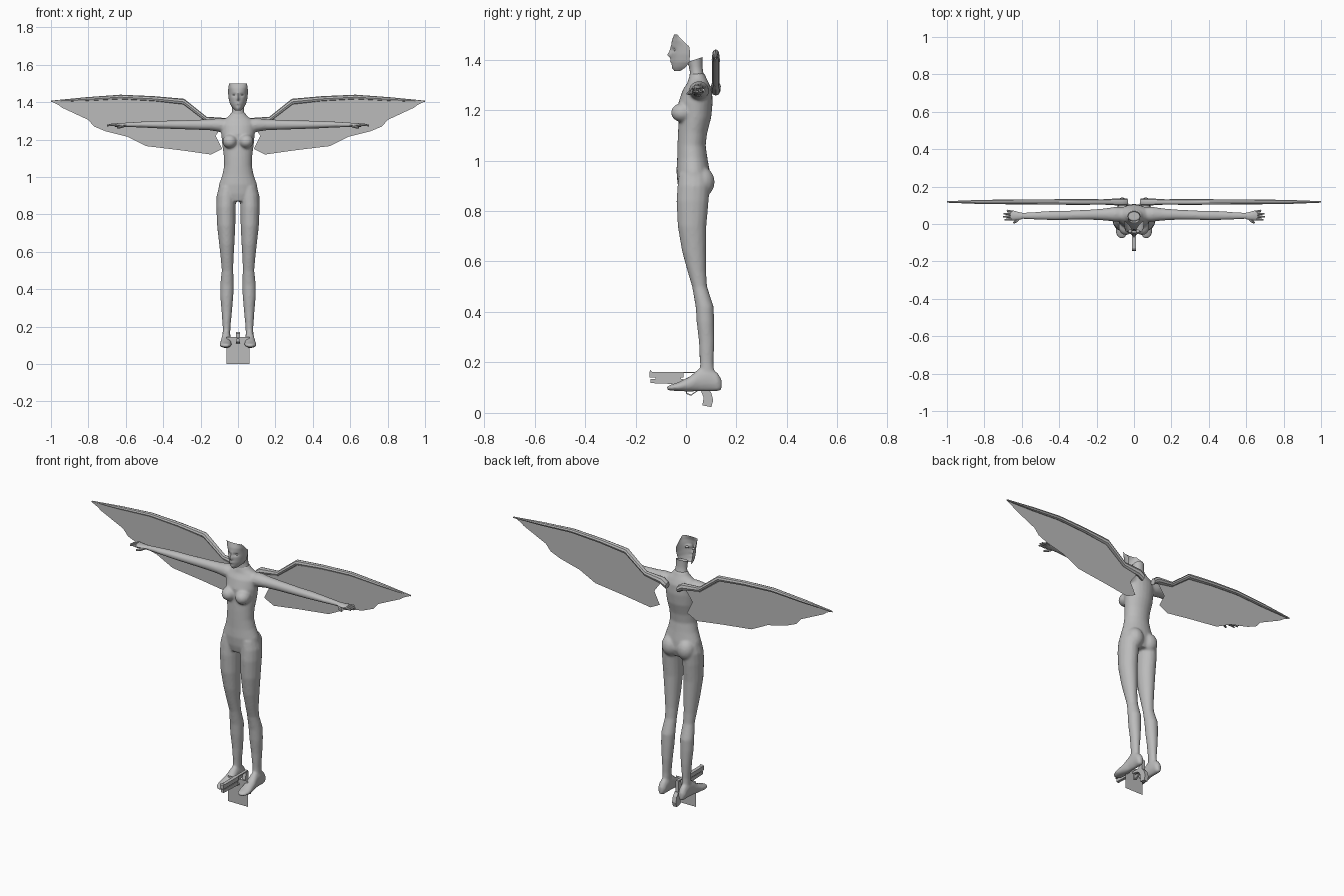
import bpy, bmesh, math
from mathutils import Vector, Matrix

grey = bpy.data.materials.new("plain grey")
grey.diffuse_color = (0.5, 0.5, 0.5, 1)


def finish(name, bm, smooth=True, recalc=True):
    if recalc:
        bmesh.ops.recalc_face_normals(bm, faces=bm.faces)
    me = bpy.data.meshes.new(name)
    bm.to_mesh(me)
    bm.free()
    me.materials.append(grey)
    ob = bpy.data.objects.new(name, me)
    bpy.context.collection.objects.link(ob)
    bpy.ops.object.select_all(action='DESELECT')
    ob.select_set(True)
    bpy.context.view_layer.objects.active = ob
    if smooth:
        bpy.ops.object.shade_smooth_by_angle(angle=math.radians(40))
    return ob


def tube(bm, axis, rows, n=16, cap=True):
    """Closed loft along an axis; rows are (position, c1, c2, r1, r2)."""
    rings = []
    for p, c1, c2, r1, r2 in rows:
        ring = []
        for i in range(n):
            a = 2 * math.pi * i / n
            co = [c1 + r1 * math.cos(a), c2 + r2 * math.sin(a)]
            co.insert(axis, p)
            ring.append(bm.verts.new(co))
        rings.append(ring)
    for a, b in zip(rings, rings[1:]):
        for i in range(n):
            j = (i + 1) % n
            bm.faces.new((a[i], a[j], b[j], b[i]))
    if cap:
        bm.faces.new(rings[0])
        bm.faces.new(rings[-1])


def ball(bm, loc, size):
    m = Matrix.Translation(loc) @ Matrix.Diagonal((*size, 1))
    bmesh.ops.create_uvsphere(bm, u_segments=16, v_segments=10, radius=1, matrix=m)


def limb(bm, pts, n=8):
    """Round rod through (point, radius) pairs."""
    d = (pts[-1][0] - pts[0][0]).normalized()
    u = d.cross(Vector((0, 1, 0.01))).normalized()
    v = d.cross(u)
    rings = [[bm.verts.new(p + r * (u * math.cos(2 * math.pi * i / n) + v * math.sin(2 * math.pi * i / n)))
              for i in range(n)] for p, r in pts]
    for a, b in zip(rings, rings[1:]):
        for i in range(n):
            bm.faces.new((a[i], a[(i + 1) % n], b[(i + 1) % n], b[i]))
    bm.faces.new(rings[0])
    bm.faces.new(rings[-1])


def prism(bm, profile, half):
    """Side profile of (y, z) points given thickness in x."""
    sides = [[bm.verts.new((s * half, y, z)) for y, z in profile] for s in (-1, 1)]
    for ring in sides:
        bm.faces.new(ring)
    n = len(profile)
    for i in range(n):
        j = (i + 1) % n
        bm.faces.new((sides[0][i], sides[0][j], sides[1][j], sides[1][i]))


# Body: torso, legs, feet and arms fused into one skin
bm = bmesh.new()
tube(bm, 2, [(0.87, 0, 0.03, 0.07, 0.055), (0.91, 0, 0.032, 0.108, 0.066), (0.96, 0, 0.028, 0.102, 0.066),
             (1.01, 0, 0.025, 0.084, 0.06), (1.06, 0, 0.022, 0.074, 0.056), (1.11, 0, 0.026, 0.076, 0.058),
             (1.17, 0, 0.036, 0.084, 0.064), (1.23, 0, 0.038, 0.09, 0.068), (1.28, 0, 0.045, 0.092, 0.058),
             (1.305, 0, 0.048, 0.078, 0.044), (1.325, 0, 0.046, 0.05, 0.036), (1.345, 0, 0.045, 0.036, 0.028)], 24)
for s in (-1, 1):
    ball(bm, (s * 0.043, -0.014, 1.19), (0.04, 0.046, 0.038))
    ball(bm, (s * 0.048, 0.062, 0.915), (0.05, 0.052, 0.06))
    tube(bm, 2, [(0.12, s * 0.063, 0.085, 0.02, 0.03), (0.2, s * 0.061, 0.082, 0.021, 0.027),
                 (0.28, s * 0.06, 0.082, 0.028, 0.031), (0.36, s * 0.06, 0.077, 0.035, 0.035),
                 (0.42, s * 0.059, 0.074, 0.037, 0.036), (0.5, s * 0.056, 0.054, 0.031, 0.03),
                 (0.56, s * 0.058, 0.043, 0.034, 0.037), (0.64, s * 0.06, 0.032, 0.041, 0.048),
                 (0.74, s * 0.063, 0.024, 0.049, 0.057), (0.84, s * 0.064, 0.026, 0.052, 0.064),
                 (0.9, s * 0.062, 0.03, 0.052, 0.064), (0.95, s * 0.055, 0.03, 0.046, 0.058)])
    tube(bm, 1, [(0.141, s * 0.063, 0.112, 0.012, 0.022), (0.125, s * 0.063, 0.122, 0.022, 0.037),
                 (0.09, s * 0.062, 0.135, 0.024, 0.05), (0.05, s * 0.063, 0.13, 0.025, 0.045),
                 (0.015, s * 0.065, 0.114, 0.029, 0.03), (-0.03, s * 0.067, 0.104, 0.033, 0.018),
                 (-0.06, s * 0.067, 0.1, 0.027, 0.012), (-0.076, s * 0.064, 0.098, 0.014, 0.007)])
    tube(bm, 0, [(s * 0.05, 0.05, 1.272, 0.04, 0.038), (s * 0.1, 0.052, 1.278, 0.04, 0.037),
                 (s * 0.15, 0.051, 1.279, 0.033, 0.03), (s * 0.22, 0.05, 1.279, 0.028, 0.027),
                 (s * 0.34, 0.047, 1.279, 0.025, 0.023), (s * 0.42, 0.046, 1.28, 0.026, 0.021),
                 (s * 0.52, 0.044, 1.28, 0.021, 0.016), (s * 0.61, 0.043, 1.279, 0.016, 0.011)])
body = finish("body", bm)
rm = body.modifiers.new("fuse", 'REMESH')
rm.mode, rm.voxel_size, rm.use_smooth_shade = 'VOXEL', 0.006, True
sm = body.modifiers.new("soften", 'SMOOTH')
sm.factor, sm.iterations = 0.5, 6

# Open neck collar, cut higher at the back
bm = bmesh.new()
tube(bm, 2, [(1.32, 0, 0.045, 0.042, 0.034), (1.35, 0, 0.042, 0.032, 0.026),
             (1.375, 0, 0.038, 0.031, 0.027), (1.4, 0, 0.035, 0.033, 0.031)], 20, cap=False)
for v in bm.verts:
    if v.co.z > 1.39:
        v.co.z += (v.co.y - 0.035) * 0.33
finish("neck", bm)

# Face: an open-backed shell with nose, sockets and lips pushed in or out
bm = bmesh.new()
keys = [(1.355, 0.014, -0.045, -0.022), (1.37, 0.03, -0.055, 0.0), (1.39, 0.043, -0.058, 0.013),
        (1.42, 0.05, -0.059, 0.016), (1.45, 0.053, -0.059, 0.014), (1.475, 0.052, -0.056, -0.012),
        (1.5, 0.047, -0.047, -0.036)]
grid = []
for k in range(25):
    z = 1.355 + 0.145 * k / 24
    i = max(j for j in range(6) if keys[j][0] <= z + 1e-6)
    t = (z - keys[i][0]) / (keys[i + 1][0] - keys[i][0])
    w, f, b = [keys[i][c] + (keys[i + 1][c] - keys[i][c]) * t for c in (1, 2, 3)]
    row = []
    for j in range(29):
        a = math.radians(-90 + 180 * j / 28)
        x, y = w * math.sin(a), b + (f - b) * math.cos(a)
        bump = lambda cx, cz, sx, sz: math.exp(-((abs(x) - cx) / sx) ** 2 - ((z - cz) / sz) ** 2)
        y -= 0.013 * bump(0, 1.418, 0.007, 0.011) + 0.005 * bump(0, 1.435, 0.005, 0.015)
        y += 0.008 * bump(0.021, 1.438, 0.011, 0.007)
        y -= 0.005 * bump(0, 1.393, 0.013, 0.005) + 0.003 * bump(0, 1.364, 0.012, 0.008)
        row.append(bm.verts.new((x, y, z)))
    grid.append(row)
for a, b in zip(grid, grid[1:]):
    for j in range(28):
        bm.faces.new((a[j], a[j + 1], b[j + 1], b[j]))
finish("face", bm, recalc=False)
bm = bmesh.new()
for s in (-1, 1):
    ball(bm, (s * 0.021, -0.039, 1.438), (0.01, 0.009, 0.006))
finish("eyes", bm)

# Hands with four fingers and a thumb
bm = bmesh.new()
for s in (-1, 1):
    tube(bm, 0, [(s * 0.595, 0.043, 1.279, 0.016, 0.011), (s * 0.62, 0.043, 1.278, 0.022, 0.011),
                 (s * 0.65, 0.046, 1.277, 0.027, 0.01), (s * 0.66, 0.046, 1.277, 0.025, 0.008)], 12)
    for y0, y1, tip in ((0.026, 0.022, 0.692), (0.039, 0.039, 0.7), (0.052, 0.055, 0.697), (0.065, 0.073, 0.68)):
        limb(bm, [(Vector((s * 0.648, y0, 1.277)), 0.0072), (Vector((s * 0.675, (y0 + y1) / 2, 1.279)), 0.0062),
                  (Vector((s * tip, y1, 1.275)), 0.004)])
    limb(bm, [(Vector((s * 0.612, 0.034, 1.274)), 0.009), (Vector((s * 0.63, 0.015, 1.268)), 0.008),
              (Vector((s * 0.645, 0.006, 1.264)), 0.005)])
finish("hands", bm)

# Wings: tapered leading spar and a flat membrane with a scalloped lower edge
spar = [(0.035, 1.275, 0.018), (0.065, 1.295, 0.02), (0.17, 1.308, 0.014), (0.29, 1.402, 0.016),
        (0.45, 1.418, 0.014), (0.63, 1.427, 0.013), (0.82, 1.415, 0.011), (1.0, 1.404, 0.004)]
lower = [(0.96, 1.385), (0.94, 1.37), (0.80, 1.305), (0.77, 1.27), (0.71, 1.245), (0.59, 1.215),
         (0.49, 1.165), (0.3, 1.142), (0.145, 1.12), (0.085, 1.15), (0.12, 1.22)]
bars, skin = bmesh.new(), bmesh.new()
for s in (-1, 1):
    limb(bars, [(Vector((s * x, 0.118, z)), r) for x, z, r in spar])
    f = skin.faces.new([skin.verts.new((s * x, 0.113, z)) for x, z in [p[:2] for p in spar[1:]] + lower])
    f.normal_update()
    if f.normal.y > 0:
        f.normal_flip()
finish("wing_spars", bars)
finish("wing_membranes", skin, smooth=False, recalc=False)

# Small sidearm between the feet
bm = bmesh.new()
prism(bm, [(-0.135, 0.163), (-0.14, 0.17), (-0.145, 0.163), (-0.145, 0.14), (-0.01, 0.14), (-0.01, 0.163)], 0.01)
prism(bm, [(-0.14, 0.135), (-0.14, 0.118), (-0.01, 0.113), (-0.01, 0.135)], 0.008)
prism(bm, [(-0.12, 0.141), (-0.12, 0.134), (-0.02, 0.134), (-0.02, 0.141)], 0.005)
prism(bm, [(-0.01, 0.163), (-0.01, 0.158), (0.08, 0.158), (0.08, 0.163)], 0.008)
prism(bm, [(-0.01, 0.12), (-0.01, 0.113), (0.04, 0.1), (0.08, 0.1), (0.08, 0.158), (0.06, 0.158), (0.05, 0.12)], 0.01)
prism(bm, [(0.04, 0.1), (0.06, 0.085), (0.07, 0.06), (0.065, 0.03), (0.1, 0.023),
           (0.108, 0.05), (0.1, 0.08), (0.085, 0.1)], 0.012)
prism(bm, [(0.0, 0.115), (0.0, 0.075), (0.02, 0.068), (0.045, 0.085), (0.045, 0.09),
           (0.02, 0.073), (0.004, 0.079), (0.004, 0.115)], 0.004)
finish("sidearm", bm, smooth=False)

# Flat card standing under the feet, facing backwards
bm = bmesh.new()
bm.faces.new([bm.verts.new(c) for c in ((0.062, 0, 0), (-0.062, 0, 0), (-0.062, 0, 0.145), (0.062, 0, 0.145))])
finish("base_card", bm, smooth=False, recalc=False)
